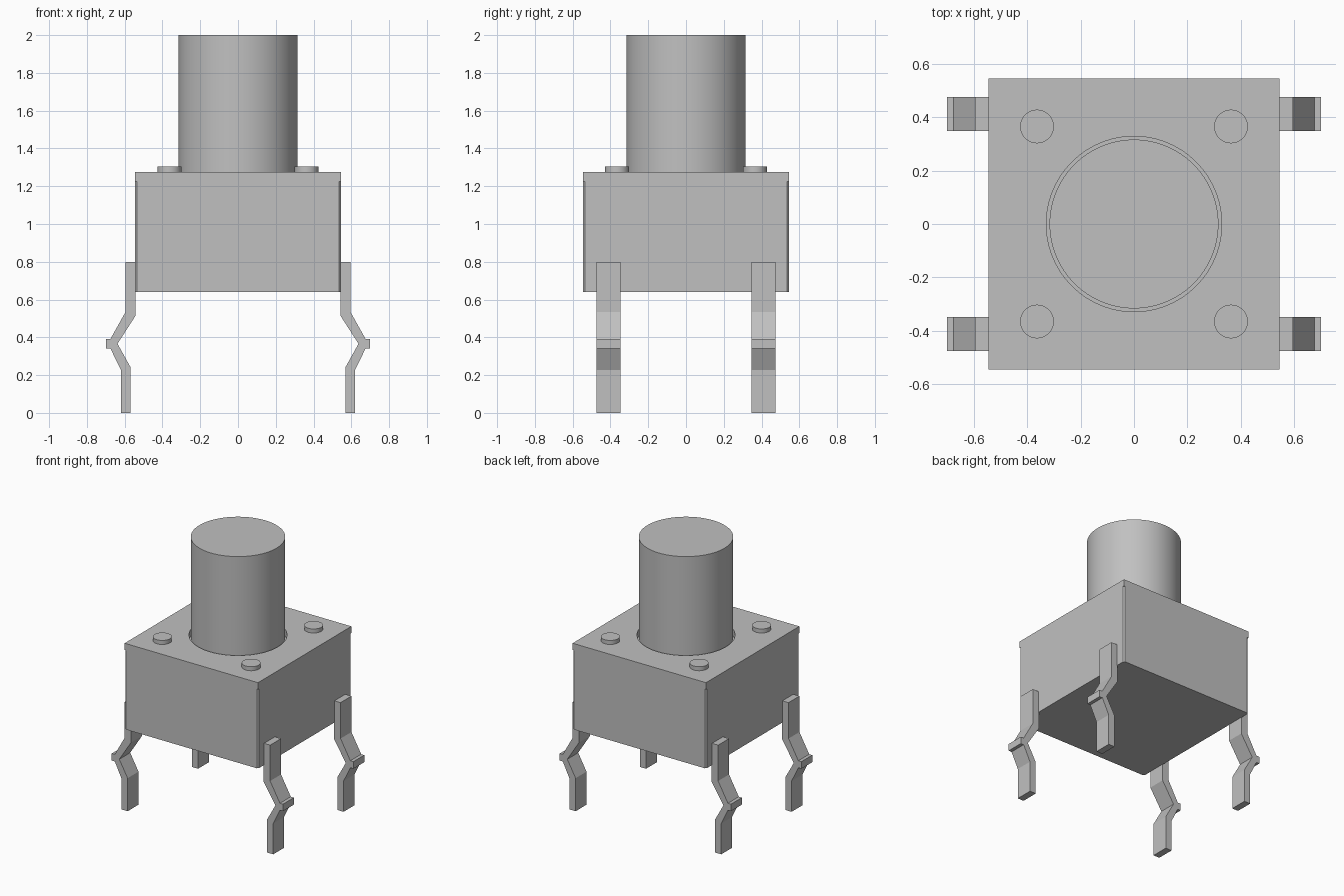
import bpy
import bmesh
from math import radians

if "Cube" in bpy.data.objects:
    bpy.data.objects.remove(bpy.data.objects["Cube"], do_unlink=True)

grey = bpy.data.materials.new("neutral_grey")
colour = (0.53, 0.53, 0.53, 1)
grey.diffuse_color = colour
grey.use_nodes = True
grey.node_tree.nodes["Principled BSDF"].inputs["Base Color"].default_value = colour

HALF = 0.545          # half width of the housing
BOTTOM, LEDGE, TOP = 0.64, 1.225, 1.275


def box(name, half, z0, z1):
    bpy.ops.mesh.primitive_cube_add(size=1, location=(0, 0, (z0 + z1) / 2))
    obj = bpy.context.object
    obj.name = name
    obj.scale = (2 * half, 2 * half, z1 - z0)
    bpy.ops.object.transform_apply(location=False, rotation=False, scale=True)
    obj.data.materials.append(grey)
    return obj


def cylinder(name, x, y, radius, z0, z1, sides):
    bpy.ops.mesh.primitive_cylinder_add(vertices=sides, radius=radius, depth=z1 - z0,
                                        location=(x, y, (z0 + z1) / 2))
    obj = bpy.context.object
    obj.name = name
    obj.data.materials.append(grey)
    bpy.ops.object.shade_smooth_by_angle(angle=radians(30))
    return obj


def leg(name, side, y):
    # Bent strip outline in x and z, extruded along y
    profile = [(0.542, 0.8), (0.542, 0.515), (0.638, 0.366), (0.57, 0.244), (0.57, 0),
               (0.62, 0), (0.62, 0.228), (0.675, 0.34), (0.7, 0.34), (0.7, 0.392),
               (0.675, 0.392), (0.595, 0.535), (0.595, 0.8)]
    bm = bmesh.new()
    face = bm.faces.new([bm.verts.new((side * x, y - 0.0635, z)) for x, z in profile])
    extruded = bmesh.ops.extrude_face_region(bm, geom=[face])["geom"]
    moved = [v for v in extruded if isinstance(v, bmesh.types.BMVert)]
    bmesh.ops.translate(bm, verts=moved, vec=(0, 0.127, 0))
    bmesh.ops.recalc_face_normals(bm, faces=bm.faces)
    mesh = bpy.data.meshes.new(name)
    bm.to_mesh(mesh)
    bm.free()
    mesh.materials.append(grey)
    bpy.context.collection.objects.link(bpy.data.objects.new(name, mesh))


# Housing with narrow chamfers on its upright corners
housing = box("housing", HALF, BOTTOM, LEDGE)
bm = bmesh.new()
bm.from_mesh(housing.data)
upright = [e for e in bm.edges if abs(e.verts[0].co.z - e.verts[1].co.z) > 0.1]
bmesh.ops.bevel(bm, geom=upright, offset=0.01, segments=1, affect='EDGES')
bm.to_mesh(housing.data)
bm.free()

# Cover plate with a round opening
cover = box("cover_plate", HALF, LEDGE, TOP)
cutter = cylinder("opening_cutter", 0, 0, 0.328, LEDGE - 0.1, TOP + 0.1, 96)
cutter.hide_render = True
cutter.hide_viewport = True
cut = cover.modifiers.new("opening", 'BOOLEAN')
cut.operation = 'DIFFERENCE'
cut.solver = 'EXACT'
cut.object = cutter

# Push button, standing in the opening
cylinder("button", 0, 0, 0.316, LEDGE, 2, 96)

# Corner rivets and bent legs
for x_side, x_name in ((-1, "right"), (1, "left")):
    for y_side, y_name in ((-1, "front"), (1, "back")):
        place = y_name + "_" + x_name
        cylinder("rivet_" + place, 0.363 * x_side, 0.365 * y_side, 0.063, TOP, 1.305, 48)
        leg("leg_" + place, x_side, 0.411 * y_side)
